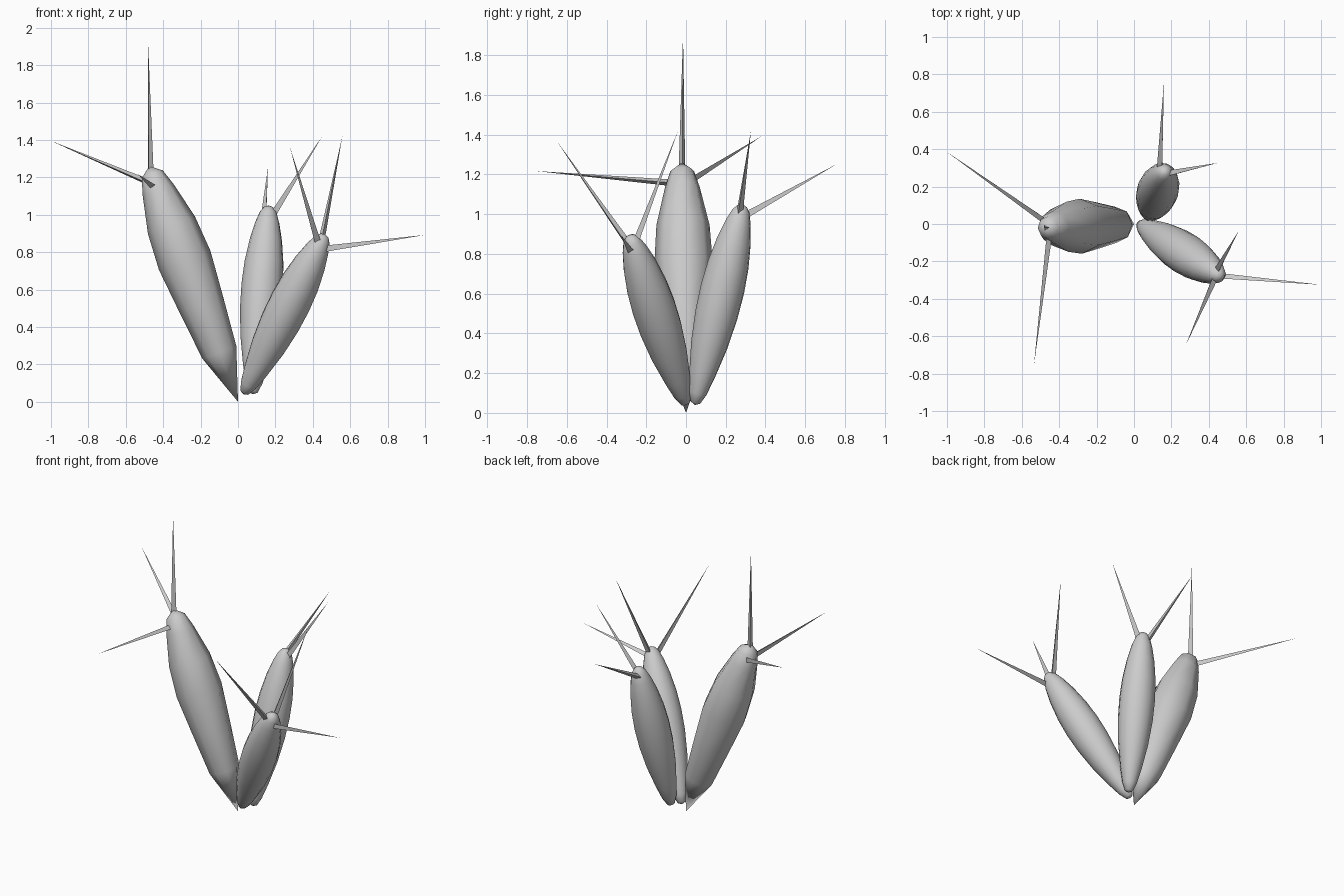
import bpy, bmesh, math
from mathutils import Vector

if "Cube" in bpy.data.objects:
    bpy.data.objects.remove(bpy.data.objects["Cube"])


def lathe(name, base, tip, profile, sides, smooth=True):
    """Revolve (fraction along axis, radius) pairs about the base-tip axis."""
    base, tip = Vector(base), Vector(tip)
    axis = tip - base
    rot = axis.to_track_quat('Z', 'Y')
    bm = bmesh.new()
    rings = []
    for t, r in profile:
        centre = base + axis * t
        if r == 0:
            rings.append([bm.verts.new(centre)])
        else:
            rings.append([bm.verts.new(centre + rot @ Vector((
                r * math.cos(2 * math.pi * i / sides),
                r * math.sin(2 * math.pi * i / sides), 0)))
                for i in range(sides)])
    for a, b in zip(rings, rings[1:]):
        for i in range(sides):
            j = (i + 1) % sides
            quad = [a[i % len(a)], a[j % len(a)], b[j % len(b)], b[i % len(b)]]
            bm.faces.new(list(dict.fromkeys(quad)))
    if len(rings[0]) > 1:
        bm.faces.new(rings[0][::-1])
    bmesh.ops.recalc_face_normals(bm, faces=bm.faces)
    for f in bm.faces:
        f.smooth = smooth
    mesh = bpy.data.meshes.new(name)
    bm.to_mesh(mesh)
    bm.free()
    obj = bpy.data.objects.new(name, mesh)
    bpy.context.collection.objects.link(obj)
    return obj


# Swollen pods: one coarse and tall, two finer and shorter
tall = [(0, 0), (.21, .097), (.42, .125), (.6, .147), (.75, .134),
        (.9, .088), (.965, .06), (1, 0)]
short = [(0, 0), (.012, .025), (.06, .045), (.15, .066), (.3, .093), (.45, .108),
         (.58, .111), (.7, .104), (.82, .086), (.91, .064), (.965, .044),
         (.99, .025), (1, 0)]
lathe("tall_pod", (0, 0, 0), (-.475, -.02, 1.26), tall, 8)
lathe("front_pod", (.03, 0, .04), (.465, -.283, .895), short, 16)
lathe("back_pod", (.08, .045, .04), (.165, .285, 1.05), short, 16)

# Thin spines growing from the pod tips
spines = {
    "tall": [((-.47, -.02, 1.2), (-.48, -.015, 1.9)),
             ((-.44, -.005, 1.155), (-1, .385, 1.395)),
             ((-.455, -.04, 1.155), (-.535, -.755, 1.217))],
    "front": [((.44, -.28, .815), (1, -.325, .892)),
              ((.435, -.275, .825), (.278, -.645, 1.36)),
              ((.44, -.26, .83), (.558, -.04, 1.42))],
    "back": [((.175, .265, .985), (.45, .327, 1.42)),
             ((.14, .275, .98), (.16, .755, 1.25))],
}
for pod, ends in spines.items():
    for n, (root, tip) in enumerate(ends, 1):
        lathe(f"{pod}_spine_{n}", root, tip, [(0, .02), (1, 0)], 3, smooth=False)
